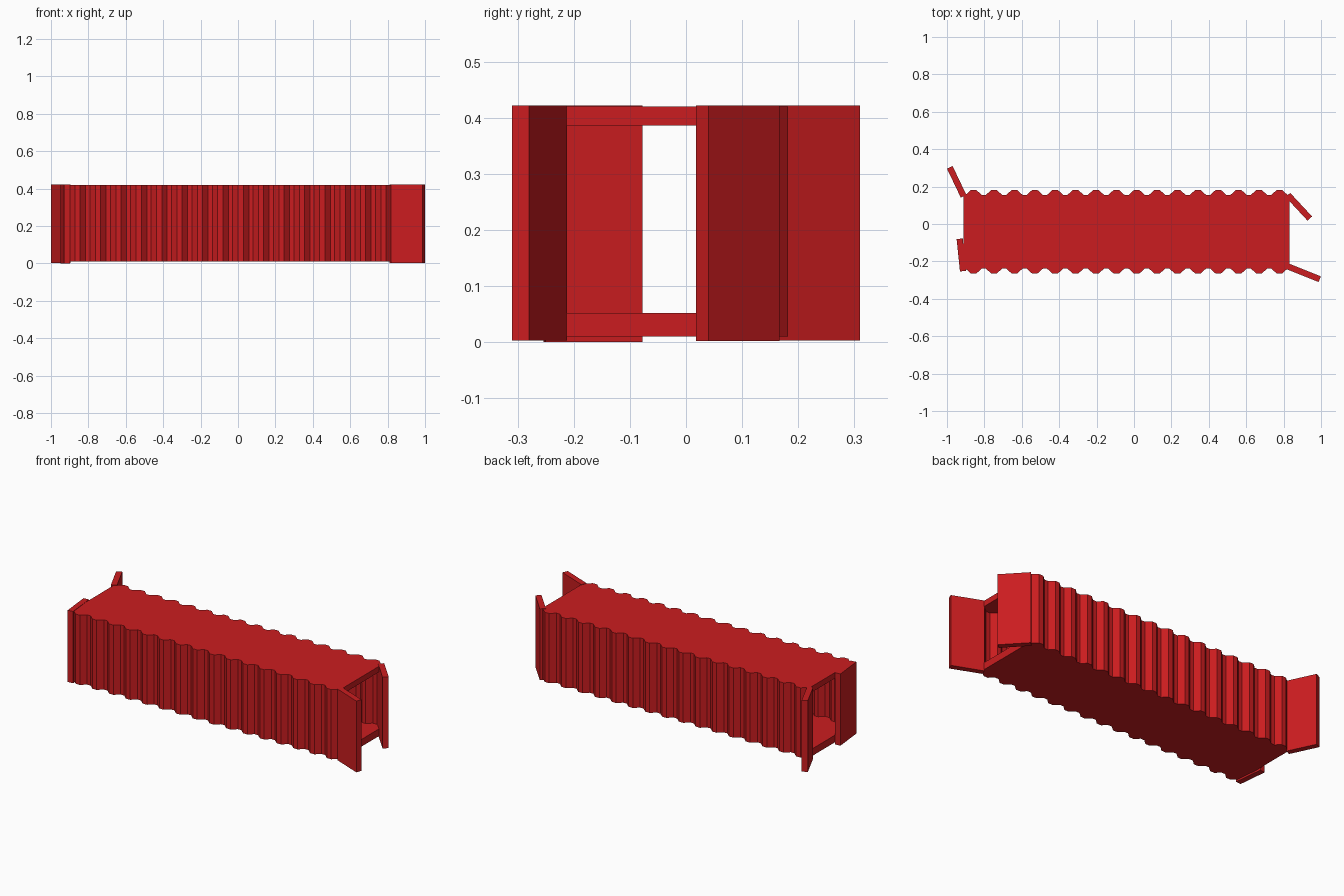
import bpy, bmesh, math
from mathutils import Vector

if "Cube" in bpy.data.objects:
    bpy.data.objects.remove(bpy.data.objects["Cube"])

red = bpy.data.materials.new("red_paint")
red.diffuse_color = (0.6, 0.012, 0.014, 1)
red.use_nodes = True
red.node_tree.nodes["Principled BSDF"].inputs["Base Color"].default_value = red.diffuse_color

X0, PITCH, COUNT = -0.912, 0.109, 16
FRONT, BACK = -0.239, 0.156      # y of the corrugation troughs
DEPTH, WALL = 0.026, 0.02


def corrugation(y, out):
    """Wavy wall line along x, bulging towards the out side."""
    pts = [(X0, y)]
    for i in range(COUNT):
        x = X0 + i * PITCH
        pts += [(x + 0.0115, y), (x + 0.0405, y + out * DEPTH),
                (x + 0.0685, y + out * DEPTH), (x + 0.0975, y)]
    return pts + [(X0 + COUNT * PITCH, y)]


def prism(name, outline, z0, z1):
    """Extrude a plan outline from z0 to z1."""
    bm = bmesh.new()
    face = bm.faces.new([bm.verts.new((x, y, z0)) for x, y in outline])
    ext = bmesh.ops.extrude_face_region(bm, geom=[face])
    top = [v for v in ext["geom"] if isinstance(v, bmesh.types.BMVert)]
    bmesh.ops.translate(bm, verts=top, vec=(0, 0, z1 - z0))
    bmesh.ops.recalc_face_normals(bm, faces=bm.faces)
    me = bpy.data.meshes.new(name)
    bm.to_mesh(me)
    bm.free()
    me.materials.append(red)
    ob = bpy.data.objects.new(name, me)
    bpy.context.collection.objects.link(ob)
    return ob


# Floor and roof slabs share the corrugated plan
plan = corrugation(FRONT, -1) + corrugation(BACK, 1)[::-1]
prism("floor", plan, 0.01, 0.052)
prism("roof", plan, 0.386, 0.42)

# Thin corrugated side walls
for name, y, out in (("front_wall", FRONT, -1), ("back_wall", BACK, 1)):
    outer = corrugation(y, out)
    inner = corrugation(y - out * WALL, out)
    prism(name, outer + inner[::-1], 0.052, 0.386)


# Doors, swung open by different amounts: hinge end, free end, base height
def door(name, hinge, free, z0):
    a, b = Vector(hinge), Vector(free)
    d = (b - a).normalized()
    n = Vector((-d.y, d.x)) * 0.0165
    prism(name, [a + n, b + n, b - n, a - n], z0, 0.422)


door("left_back_door", (-0.911, 0.148), (-0.985, 0.303), 0.003)
door("left_front_door", (-0.914, -0.252), (-0.932, -0.079), 0.0)
door("right_back_door", (0.823, 0.155), (0.940, 0.029), 0.002)
door("right_front_door", (0.823, -0.227), (0.993, -0.295), 0.003)
